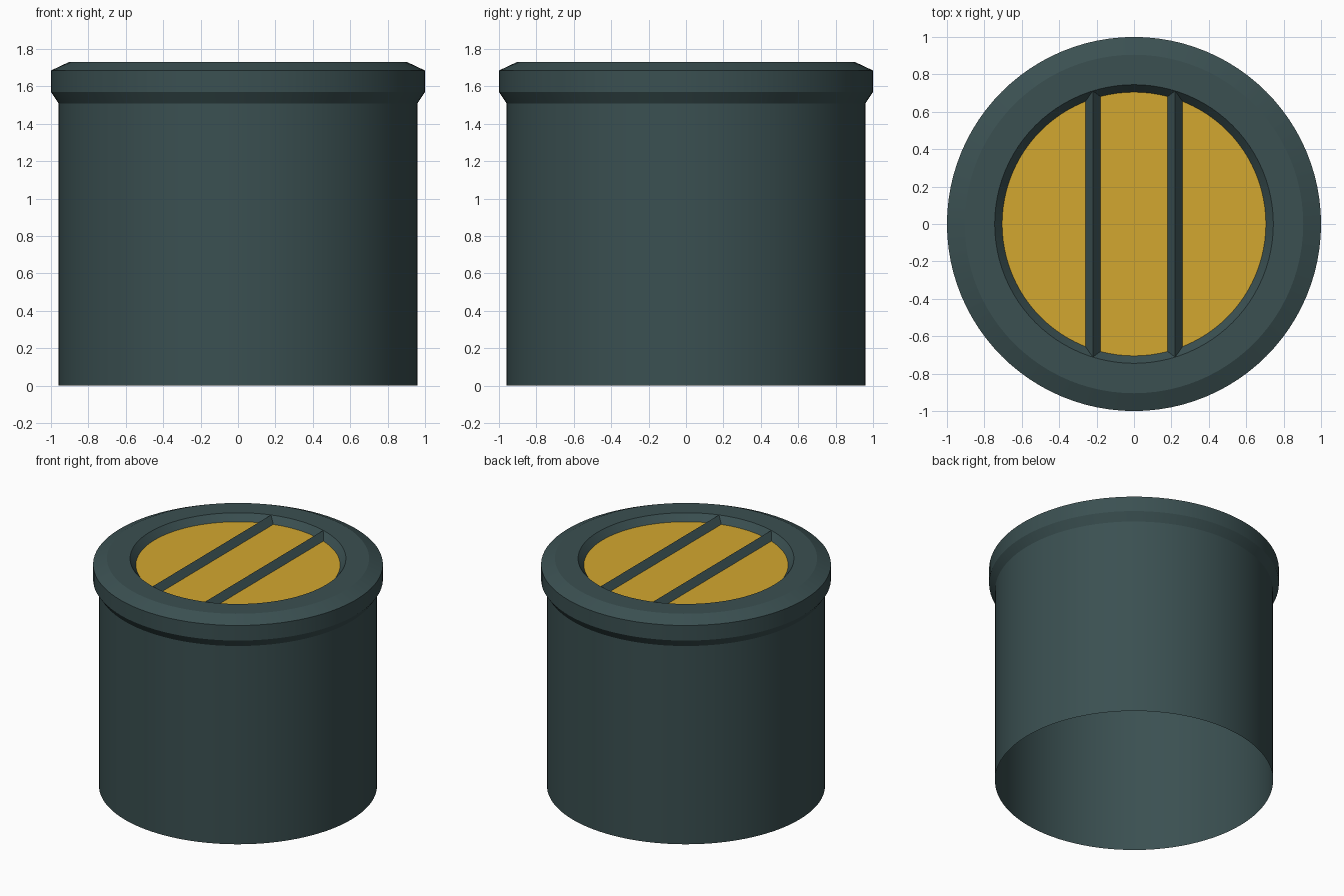
import bpy, bmesh, math

if "Cube" in bpy.data.objects:
    bpy.data.objects.remove(bpy.data.objects["Cube"])

SEG = 96
TOP, FLOOR = 1.73, 1.68      # rim height and recessed floor height


def material(name, rgb):
    m = bpy.data.materials.new(name)
    m.diffuse_color = (*rgb, 1)
    m.use_nodes = True
    m.node_tree.nodes["Principled BSDF"].inputs["Base Color"].default_value = m.diffuse_color
    return m


slate = material("dark slate green", (0.043, 0.080, 0.083))
amber = material("amber yellow", (0.65, 0.39, 0.029))


def finish(bm, name, mat, smooth=False):
    me = bpy.data.meshes.new(name)
    bm.to_mesh(me)
    bm.free()
    me.materials.append(mat)
    ob = bpy.data.objects.new(name, me)
    bpy.context.collection.objects.link(ob)
    if smooth:
        bpy.ops.object.select_all(action='DESELECT')
        ob.select_set(True)
        bpy.context.view_layer.objects.active = ob
        bpy.ops.object.shade_smooth_by_angle(angle=math.radians(25))
    return ob


# Open-bottomed drum with flared collar, chamfered rim and sloped recess wall
profile = [(0.96, 0), (0.96, 1.51), (1.0, 1.57), (1.0, 1.685),
           (0.905, TOP), (0.745, TOP), (0.705, FLOOR)]
bm = bmesh.new()
rings = [[bm.verts.new((r * math.cos(2 * math.pi * i / SEG),
                        r * math.sin(2 * math.pi * i / SEG), z))
          for i in range(SEG)] for r, z in profile]
for a, b in zip(rings, rings[1:]):
    for i in range(SEG):
        j = (i + 1) % SEG
        bm.faces.new((a[i], a[j], b[j], b[i]))
finish(bm, "drum_body", slate, smooth=True)

# Recessed amber floor
bm = bmesh.new()
bmesh.ops.create_circle(bm, cap_ends=True, segments=SEG, radius=0.705)
bmesh.ops.translate(bm, verts=bm.verts, vec=(0, 0, FLOOR))
for f in bm.faces:
    if f.normal.z < 0:
        f.normal_flip()
finish(bm, "amber_panel", amber)

# Two triangular ridges dividing the panel
for side, label in ((-1, "left"), (1, "right")):
    x = 0.22 * side
    bm = bmesh.new()
    front, back = [[bm.verts.new((x + dx, y, z)) for dx, z in
                    ((-0.04, FLOOR), (0.04, FLOOR), (0, TOP))]
                   for y in (-0.711, 0.711)]
    # sloped sides only; the ends are buried in the rim
    bm.faces.new((front[1], back[1], back[2], front[2]))
    bm.faces.new((front[2], back[2], back[0], front[0]))
    bm.normal_update()
    for f in bm.faces:
        if f.normal.z < 0:
            f.normal_flip()
    finish(bm, label + "_divider_ridge", slate)
